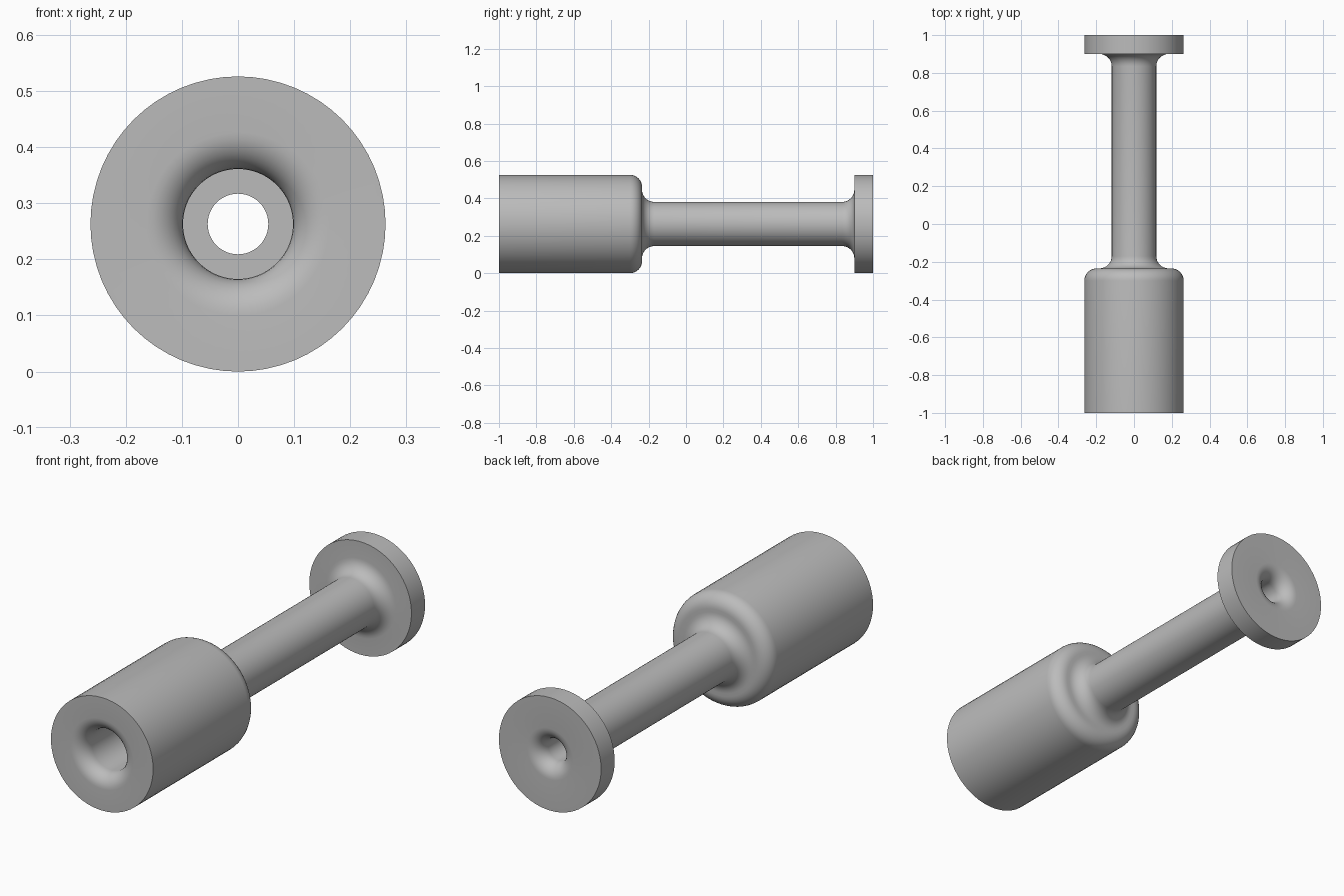
import bpy, bmesh
from math import sin, cos, pi, radians
from mathutils import Matrix, Vector

cube = bpy.data.objects.get("Cube")
if cube:
    bpy.data.objects.remove(cube, do_unlink=True)

OUTER, SHAFT, BORE, HOLE = 0.263, 0.118, 0.098, 0.054
FILLET = 0.065
SHOULDER, FLANGE, STEP = -0.235, 0.9, -0.3

grey = bpy.data.materials.new("plain grey")
grey.use_nodes = True
grey.diffuse_color = (0.5, 0.5, 0.5, 1)
grey.node_tree.nodes["Principled BSDF"].inputs["Base Color"].default_value = (0.5, 0.5, 0.5, 1)


def arc(r, y, start, end, steps=8):
    """Quarter-round profile points (radius, y) about a centre."""
    angles = [radians(start + (end - start) * i / steps) for i in range(steps + 1)]
    return [(r + FILLET * cos(a), y + FILLET * sin(a)) for a in angles]


def lathe(name, profile, segments=64):
    """Spin a closed (radius, y) profile around the y axis."""
    bm = bmesh.new()
    verts = [bm.verts.new((r, y, 0)) for r, y in profile]
    edges = [bm.edges.new((v, verts[i - 1])) for i, v in enumerate(verts)]
    bmesh.ops.spin(bm, geom=verts + edges, cent=(0, 0, 0), axis=(0, 1, 0),
                   angle=2 * pi, steps=segments, use_merge=True)
    bmesh.ops.remove_doubles(bm, verts=bm.verts, dist=0.0001)
    bmesh.ops.recalc_face_normals(bm, faces=bm.faces)
    bmesh.ops.transform(bm, matrix=Matrix.Translation(Vector((0, 0, OUTER))), verts=bm.verts)
    mesh = bpy.data.meshes.new(name)
    bm.to_mesh(mesh)
    bm.free()
    mesh.materials.append(grey)
    obj = bpy.data.objects.new(name, mesh)
    bpy.context.collection.objects.link(obj)
    bpy.ops.object.select_all(action="DESELECT")
    obj.select_set(True)
    bpy.context.view_layer.objects.active = obj
    bpy.ops.object.shade_smooth_by_angle(angle=radians(30))
    return obj


# Outside: thick barrel, rounded shoulder, shaft and end flange
profile = [(OUTER, -1)]
profile += arc(OUTER - FILLET, SHOULDER - FILLET, 0, 90)
profile += arc(SHAFT + FILLET, SHOULDER + FILLET, 270, 180)
profile += arc(SHAFT + FILLET, FLANGE - FILLET, 180, 90)
profile += [(OUTER, FLANGE), (OUTER, 1)]

# Inside: narrow through hole, stepped wide bore, rounded mouths
profile += arc(HOLE + FILLET, 1 - FILLET, 90, 180)
profile += [(HOLE, STEP), (BORE, STEP)]
profile += arc(BORE + FILLET, -1 + FILLET, 180, 270)

lathe("stepped_sleeve", profile)
